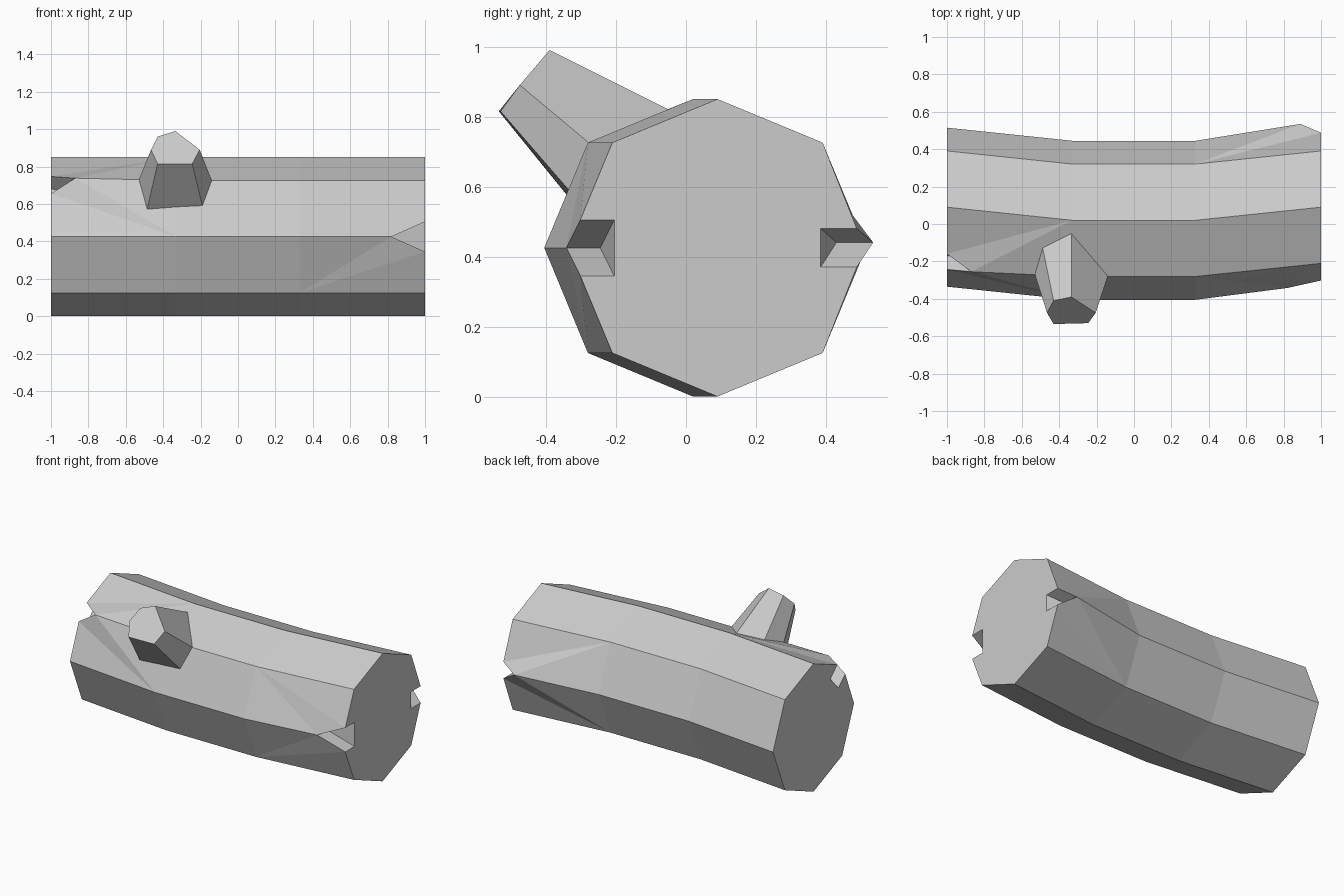
import bpy, bmesh
from math import sin, cos, pi
from mathutils import Vector

cube = bpy.data.objects.get("Cube")
if cube:
    bpy.data.objects.remove(cube)

grey = bpy.data.materials.new("plain_grey")
grey.use_nodes = True
colour = (0.6, 0.6, 0.6, 1)
grey.diffuse_color = colour
grey.node_tree.nodes["Principled BSDF"].inputs["Base Color"].default_value = colour

SIDES, RADIUS = 8, 0.425


def finish(bm, name):
    bmesh.ops.remove_doubles(bm, verts=bm.verts, dist=0.0005)
    bmesh.ops.recalc_face_normals(bm, faces=bm.faces)
    mesh = bpy.data.meshes.new(name)
    bm.to_mesh(mesh)
    bm.free()
    mesh.materials.append(grey)
    obj = bpy.data.objects.new(name, mesh)
    bpy.context.collection.objects.link(obj)
    return obj


def ring(bm, x, y):
    points = [2 * pi * k / SIDES for k in range(SIDES)]
    return [bm.verts.new((x, y + RADIUS * cos(a), RADIUS + RADIUS * sin(a))) for a in points]


def fan(bm, verts):
    for b, c in zip(verts[1:], verts[2:]):
        bm.faces.new((verts[0], b, c))


def log_end(bm, inner, outer, notches):
    """Side panels and cap of one end; each notch splits a ridge into a wedge-shaped cut."""
    # notch: ridge index -> (tip, inner tip, next opening, previous opening, inner next, inner previous)
    cuts = {}
    for k, points in notches.items():
        cuts[k] = [bm.verts.new(p) for p in points]
    for k in range(SIDES):
        n = (k + 1) % SIDES
        near = [cuts[k][0], cuts[k][2]] if k in cuts else [outer[k]]
        far = [cuts[n][3], cuts[n][0]] if n in cuts else [outer[n]]
        if k in cuts:
            fan(bm, [inner[n], inner[k]] + near + far)
        elif n in cuts:
            fan(bm, [inner[k]] + near + far + [inner[n]])
        else:
            bm.faces.new([inner[k]] + near + far + [inner[n]])
    cap = []
    for k in range(SIDES):
        if k not in cuts:
            cap.append(outer[k])
            continue
        tip, deep, up, down, in_up, in_down = cuts[k]
        cap += [down, in_down, in_up, up]
        fan(bm, [tip, up, in_up, deep])
        fan(bm, [tip, deep, in_down, down])
        bm.faces.new((deep, in_up, in_down))
        bm.verts.remove(outer[k])
    bm.faces.new(cap)


# Bent eight-sided log with chipped ends
bm = bmesh.new()
rings = [ring(bm, x, y) for x, y in ((-1, 0.09), (-0.33, 0.02), (0.33, 0.02), (1, 0.09))]
for k in range(SIDES):
    n = (k + 1) % SIDES
    bm.faces.new((rings[1][k], rings[2][k], rings[2][n], rings[1][n]))
back_chip = [(0.89, 0.535, 0.44), (0.89, 0.43, 0.44), (1, 0.488, 0.48),
             (1, 0.488, 0.37), (1, 0.385, 0.48), (1, 0.385, 0.37)]
front_chip = [(0.82, -0.342, 0.425), (0.82, -0.245, 0.425), (1, -0.302, 0.345),
              (1, -0.302, 0.505), (1, -0.205, 0.345), (1, -0.205, 0.505)]
upper_chip = [(-0.87, -0.255, 0.738), (-0.87, -0.18, 0.665), (-1, -0.243, 0.655),
              (-1, -0.16, 0.747), (-1, -0.17, 0.59), (-1, -0.09, 0.68)]
log_end(bm, rings[2], rings[3], {0: back_chip, 4: front_chip})
log_end(bm, rings[1], rings[0], {3: upper_chip})
finish(bm, "log")

# Stubby tapered branch, its root sunk into the log
tip = [(-0.335, -0.39, 0.99), (-0.205, -0.475, 0.89), (-0.245, -0.53, 0.815),
       (-0.43, -0.535, 0.815), (-0.465, -0.475, 0.89), (-0.43, -0.41, 0.96)]
root = [(-0.335, -0.05, 0.82), (-0.14, -0.28, 0.727), (-0.19, -0.335, 0.59),
        (-0.485, -0.34, 0.575), (-0.53, -0.27, 0.73), (-0.49, -0.12, 0.785)]
bm = bmesh.new()
top = [bm.verts.new(p) for p in tip]
low = [bm.verts.new(Vector(t).lerp(Vector(r), 1.15)) for t, r in zip(tip, root)]
for k in range(len(top)):
    n = (k + 1) % len(top)
    bm.faces.new((top[k], top[n], low[n], low[k]))
bm.faces.new(top)
bm.faces.new(low)
finish(bm, "branch_stub")
